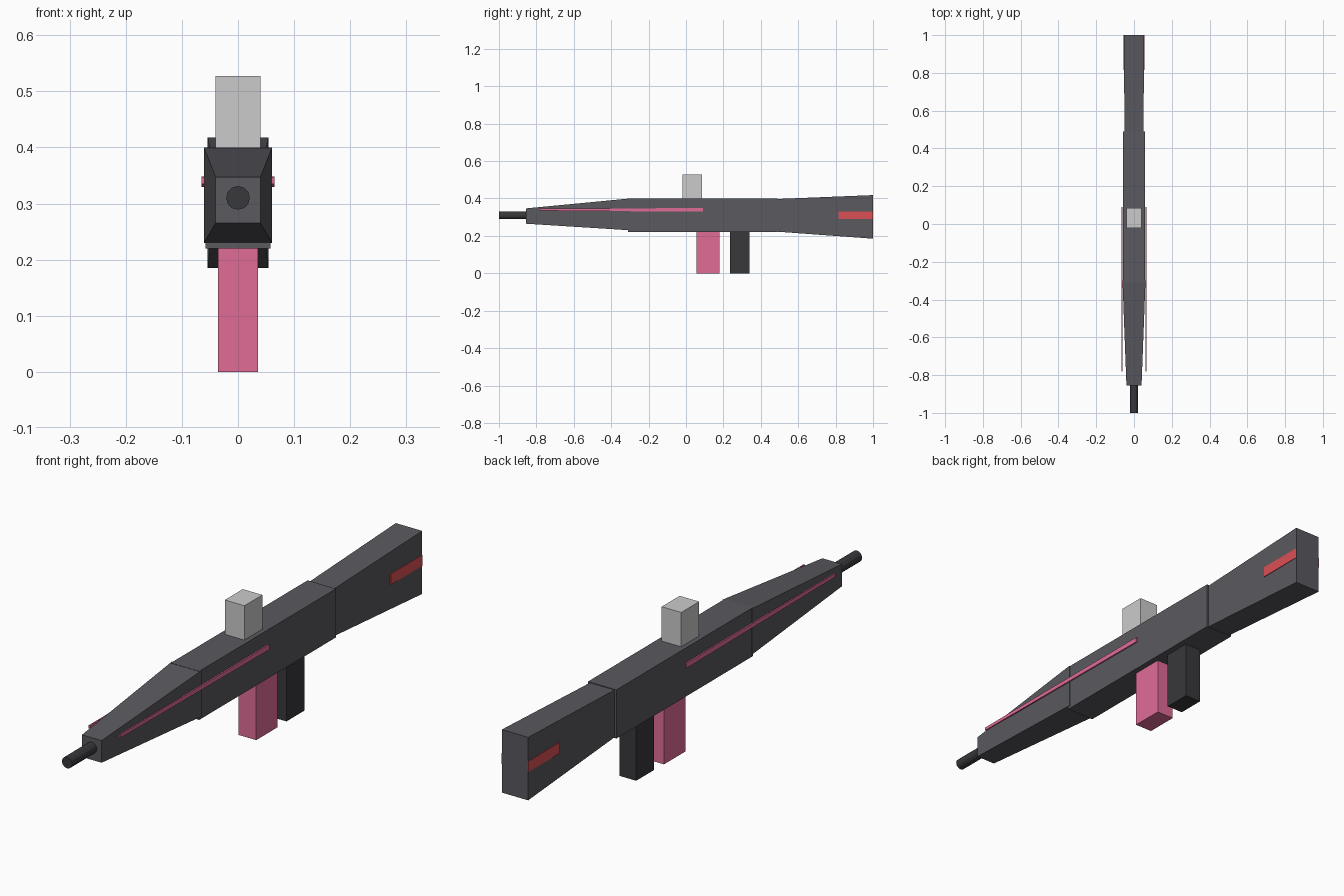
import bpy, bmesh, math

if "Cube" in bpy.data.objects:
    bpy.data.objects.remove(bpy.data.objects["Cube"])


def material(name, rgb):
    m = bpy.data.materials.new(name)
    m.diffuse_color = (*rgb, 1)
    m.use_nodes = True
    m.node_tree.nodes["Principled BSDF"].inputs["Base Color"].default_value = m.diffuse_color
    return m


GREY = material("dark_grey", (0.10, 0.10, 0.115))
BLACK = material("near_black", (0.04, 0.04, 0.045))
PINK = material("pink", (0.75, 0.15, 0.31))
RED = material("red", (0.70, 0.08, 0.09))


def finish(name, bm, mat):
    bmesh.ops.recalc_face_normals(bm, faces=bm.faces)
    me = bpy.data.meshes.new(name)
    bm.to_mesh(me)
    bm.free()
    ob = bpy.data.objects.new(name, me)
    bpy.context.collection.objects.link(ob)
    if mat:
        me.materials.append(mat)
    return ob


def loft(name, sections, mat):
    """Closed solid through rectangles (y, x0, x1, z0, z1)."""
    bm = bmesh.new()
    rings = [[bm.verts.new((x, y, z)) for x, z in ((x0, z0), (x1, z0), (x1, z1), (x0, z1))]
             for y, x0, x1, z0, z1 in sections]
    for a, b in zip(rings, rings[1:]):
        for i in range(4):
            j = (i + 1) % 4
            bm.faces.new((a[i], a[j], b[j], b[i]))
    bm.faces.new(rings[0])
    bm.faces.new(rings[-1])
    return finish(name, bm, mat)


def block(name, half_width, y0, y1, z0, z1, mat):
    return loft(name, [(y, -half_width, half_width, z0, z1) for y in (y0, y1)], mat)


# Main body: receiver, tapered fore end, flared stock
block("receiver", 0.058, -0.31, 0.49, 0.22, 0.40, GREY)
loft("fore_end", [(-0.855, -0.04, 0.04, 0.265, 0.347),
                  (-0.30, -0.061, 0.061, 0.23, 0.40)], GREY)
loft("stock", [(0.48, -0.05, 0.05, 0.223, 0.397),
               (1.0, -0.054, 0.054, 0.185, 0.418)], GREY)

# Barrel
bpy.ops.mesh.primitive_cylinder_add(vertices=12, radius=0.021, depth=0.17,
                                    location=(0, -0.915, 0.31),
                                    rotation=(math.pi / 2, 0, 0))
barrel = bpy.context.object
barrel.name = "barrel"
barrel.data.materials.append(BLACK)

# Sight, magazine and grip
block("sight", 0.04, -0.02, 0.085, 0.39, 0.527, None)
block("magazine", 0.036, 0.055, 0.18, 0.0, 0.23, PINK)
block("grip", 0.034, 0.235, 0.34, 0.0, 0.23, BLACK)

# Pink side strips, running past the tapered fore end
for side, s in (("left", -1), ("right", 1)):
    a, b = sorted((s * 0.060, s * 0.065))
    loft("side_strip_" + side, [(-0.78, a, b, 0.335, 0.347),
                                (0.09, a, b, 0.329, 0.348)], PINK)

# Red stock band showing on both sides
block("stock_band", 0.0555, 0.815, 0.9995, 0.29, 0.33, RED)
